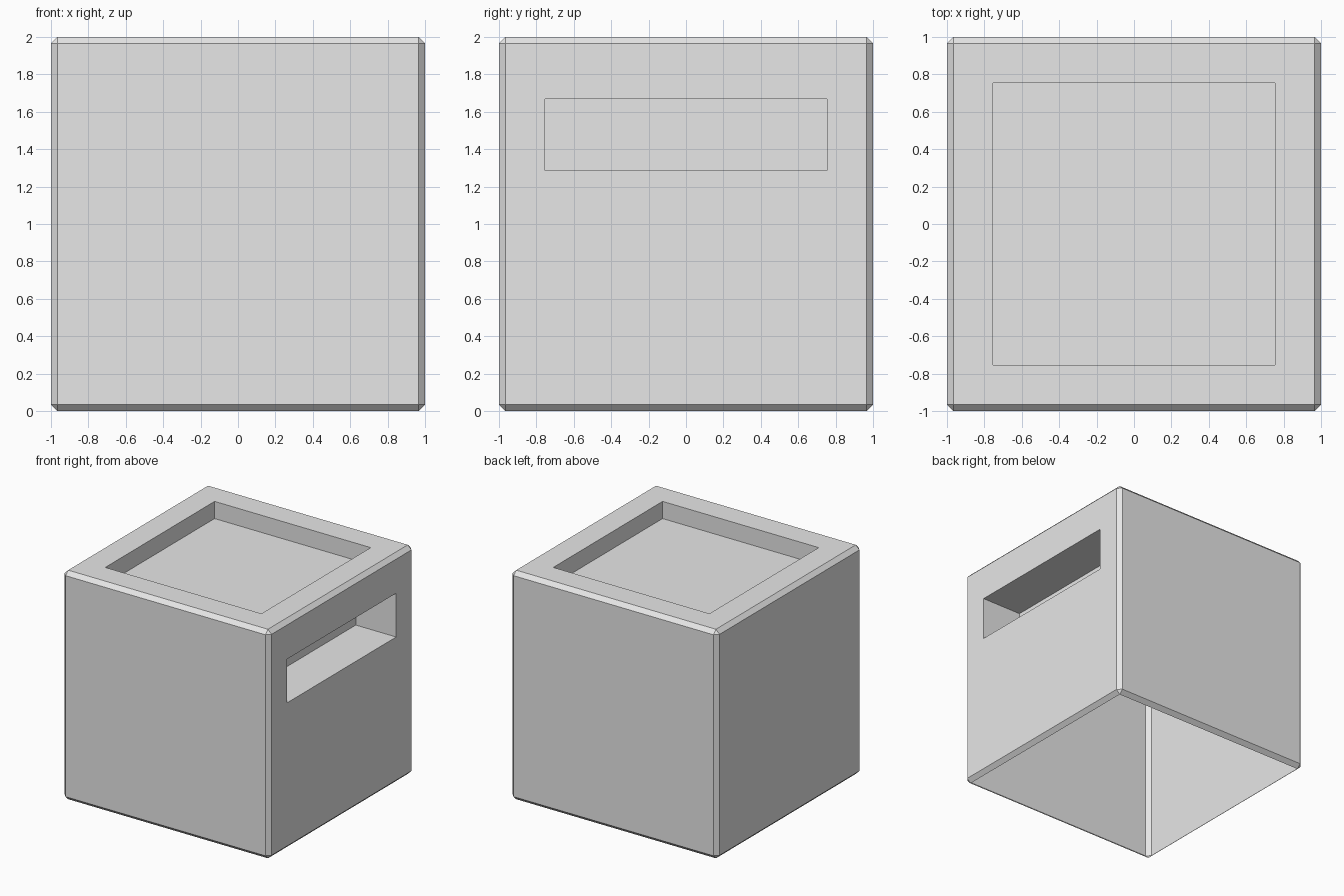
import bpy
import bmesh
from mathutils import Vector

old = bpy.data.objects.get("Cube")
if old:
    bpy.data.objects.remove(old, do_unlink=True)

# Plain grey
grey = bpy.data.materials.new("light_grey")
grey.use_nodes = True
colour = (0.8, 0.8, 0.8, 1)
grey.diffuse_color = colour
grey.node_tree.nodes["Principled BSDF"].inputs["Base Color"].default_value = colour

CHAMFER = 0.035
HALF = 0.667  # half width of both recesses


def face_towards(bm, direction):
    """The largest face pointing in a direction."""
    faces = [f for f in bm.faces if f.normal.dot(direction) > 0.99]
    return max(faces, key=lambda f: f.calc_area())


def recess(bm, direction, depth, adjust=None):
    """Sink a rectangular pocket into the wall facing a direction."""
    direction = Vector(direction)
    face = face_towards(bm, direction)
    bmesh.ops.inset_individual(bm, faces=[face], thickness=1 - CHAMFER - HALF)
    if adjust:
        for v in face.verts:
            adjust(v)
    floor = bmesh.ops.extrude_discrete_faces(bm, faces=[face])["faces"][0]
    bmesh.ops.translate(bm, verts=floor.verts, vec=-direction * depth)


def flatten_slot(v):
    v.co.z = 1.667 if v.co.z > 1 else 1.285


# Chamfered box shell
bm = bmesh.new()
bmesh.ops.create_cube(bm, size=2)
bmesh.ops.translate(bm, verts=bm.verts, vec=(0, 0, 1))
bmesh.ops.bevel(bm, geom=bm.edges[:], offset=CHAMFER, segments=1,
                profile=0.5, affect='EDGES')
bm.normal_update()

# Square top recess and wide side slot
recess(bm, (0, 0, 1), 0.15)
recess(bm, (1, 0, 0), 0.39, flatten_slot)

# Open underside
bm.normal_update()
bmesh.ops.delete(bm, geom=[face_towards(bm, Vector((0, 0, -1)))], context='FACES')

mesh = bpy.data.meshes.new("box_shell")
bm.to_mesh(mesh)
bm.free()
mesh.materials.append(grey)
box = bpy.data.objects.new("box_shell", mesh)
bpy.context.collection.objects.link(box)
